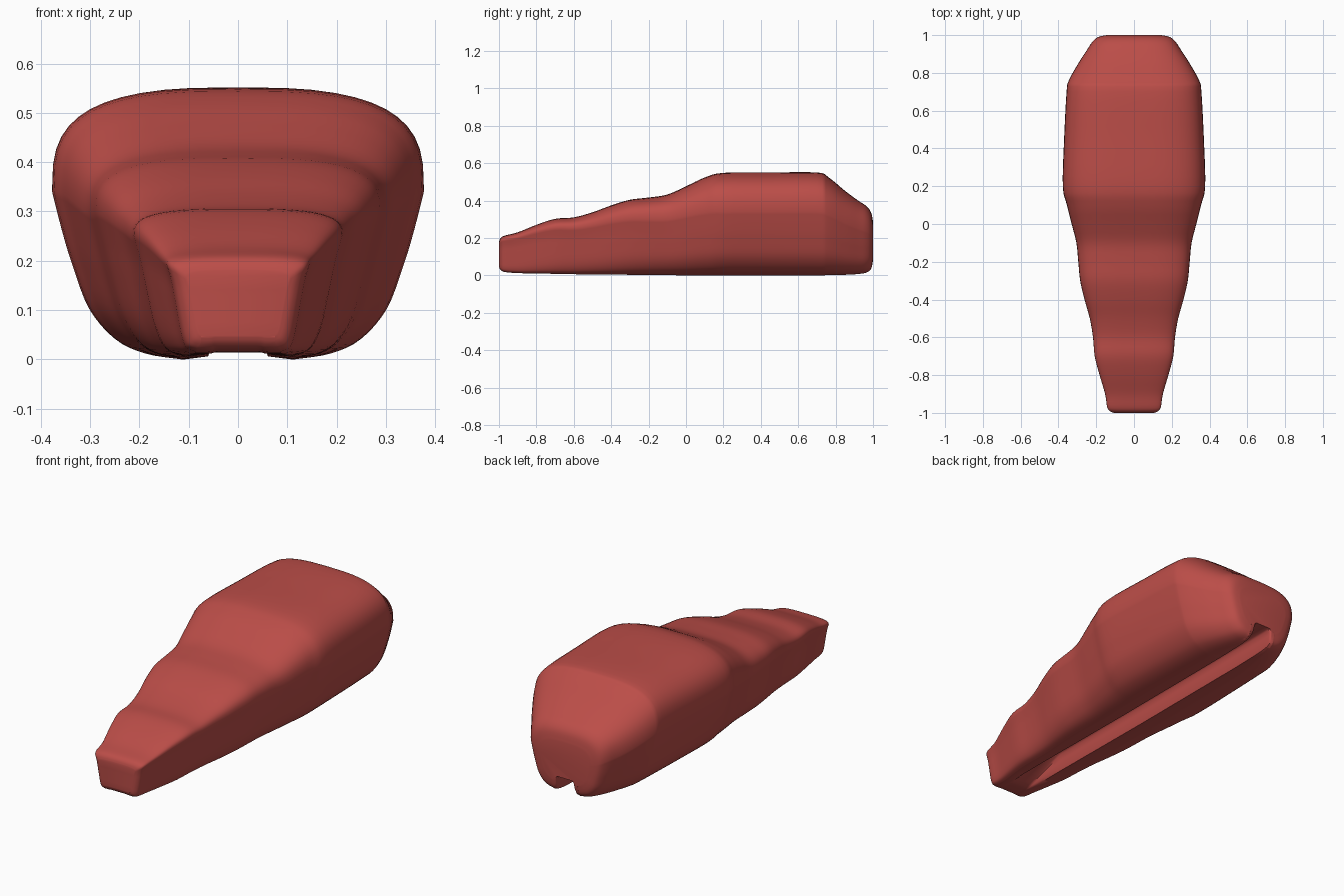
import bpy, bmesh
from mathutils import Vector

if "Cube" in bpy.data.objects:
    bpy.data.objects.remove(bpy.data.objects["Cube"])


def spline(pts, steps):
    """Catmull-Rom curve through tuples of any length."""
    pts = [Vector(p) for p in pts]
    out = []
    for i in range(len(pts) - 1):
        a, b, c, d = pts[max(i - 1, 0)], pts[i], pts[i + 1], pts[min(i + 2, len(pts) - 1)]
        for k in range(steps):
            t = k / steps
            out.append(0.5 * (2 * b + (c - a) * t + (2 * a - 5 * b + 4 * c - d) * t * t
                              + (3 * b - a - 3 * c + d) * t ** 3))
    out.append(pts[-1])
    return out


# Stations: y, half width, top height (first curve) and bottom height, belt fraction
shape = [
    (-1.0, .105, .18, .045), (-.992, .126, .198, .03), (-.97, .142, .212, .018), (-.9, .153, .23, .012),
    (-.8, .182, .27, .01), (-.7, .208, .302, .008), (-.6, .217, .31, .006),
    (-.5, .234, .337, .005), (-.4, .262, .374, .004), (-.3, .285, .404, .003),
    (-.2, .295, .416, .002), (-.1, .305, .432, .001), (0, .33, .476, 0),
    (.1, .355, .523, 0), (.2, .377, .548, 0), (.45, .37, .55, 0),
    (.7, .357, .55, 0), (.76, .345, .526, .001), (.85, .295, .452, .003),
    (.92, .25, .4, .007), (.965, .22, .37, .015), (.99, .19, .335, .035), (1.0, .145, .285, .08)]

# Lower flank as (x / half width, z / belt height) for the tail and the nose
low_tail = [(1, 1), (.945, .76), (.89, .56), (.8, .30), (.66, .12), (.5, .035), (.3, 0)]
low_nose = [(1, 1), (.93, .8), (.88, .58), (.82, .3), (.78, .14), (.72, .04), (.6, 0)]


def half_section(y, w, top, bot):
    n = min(max((.2 - y) / 1.2, 0), 1)              # 1 at nose, 0 at tail
    belt = bot + (top - bot) * (.62 + .27 * n)
    pts = []
    # rounded roof, superelliptic
    from math import sin, cos, pi
    for i in range(12):
        a = pi / 2 * (1 - i / 12)
        pts.append((w * max(cos(a), 0) ** .66 if i else 0, belt + (top - belt) * sin(a) ** .66))
    # tapering flank
    low = [Vector(p).lerp(Vector(q), n) for p, q in zip(low_tail, low_nose)]
    groove = .055
    for p in spline(low, 4):
        pts.append((max(p.x * w, groove + .02), bot + (belt - bot) * max(p.y, 0)))
    # underside channel, fading out at the nose
    d = .1 * min(max((y + .92) / .3, 0), 1)
    roof = max(bot + .002, d)
    for f, h in ((1.1, .06), (.98, .25), (.92, .6), (.85, .92), (.7, 1), (0, 1)):
        pts.append((groove * f, bot + (roof - bot) * h))
    return pts


# Body lofted through the stations
bm = bmesh.new()
rings = []
for y, w, top, bot in (tuple(s) for s in (spline([Vector(s) for s in shape], 4))):
    half = half_section(y, w, top, bot)
    loop = half + [(-x, z) for x, z in reversed(half[1:-1])]
    rings.append([bm.verts.new((x, y, z)) for x, z in loop])
for a, b in zip(rings, rings[1:]):
    for i in range(len(a)):
        j = (i + 1) % len(a)
        bm.faces.new((a[i], a[j], b[j], b[i]))
bm.faces.new(rings[0])
bm.faces.new(rings[-1])
bmesh.ops.recalc_face_normals(bm, faces=bm.faces)
mesh = bpy.data.meshes.new("body")
bm.to_mesh(mesh)
bm.free()
body = bpy.data.objects.new("body", mesh)
bpy.context.collection.objects.link(body)

# Red paint
red = bpy.data.materials.new("red_paint")
red.diffuse_color = (.5, .075, .065, 1)
red.use_nodes = True
red.node_tree.nodes["Principled BSDF"].inputs["Base Color"].default_value = red.diffuse_color
mesh.materials.append(red)

bpy.context.view_layer.objects.active = body
body.select_set(True)
bpy.ops.object.shade_smooth_by_angle(angle=.8)
